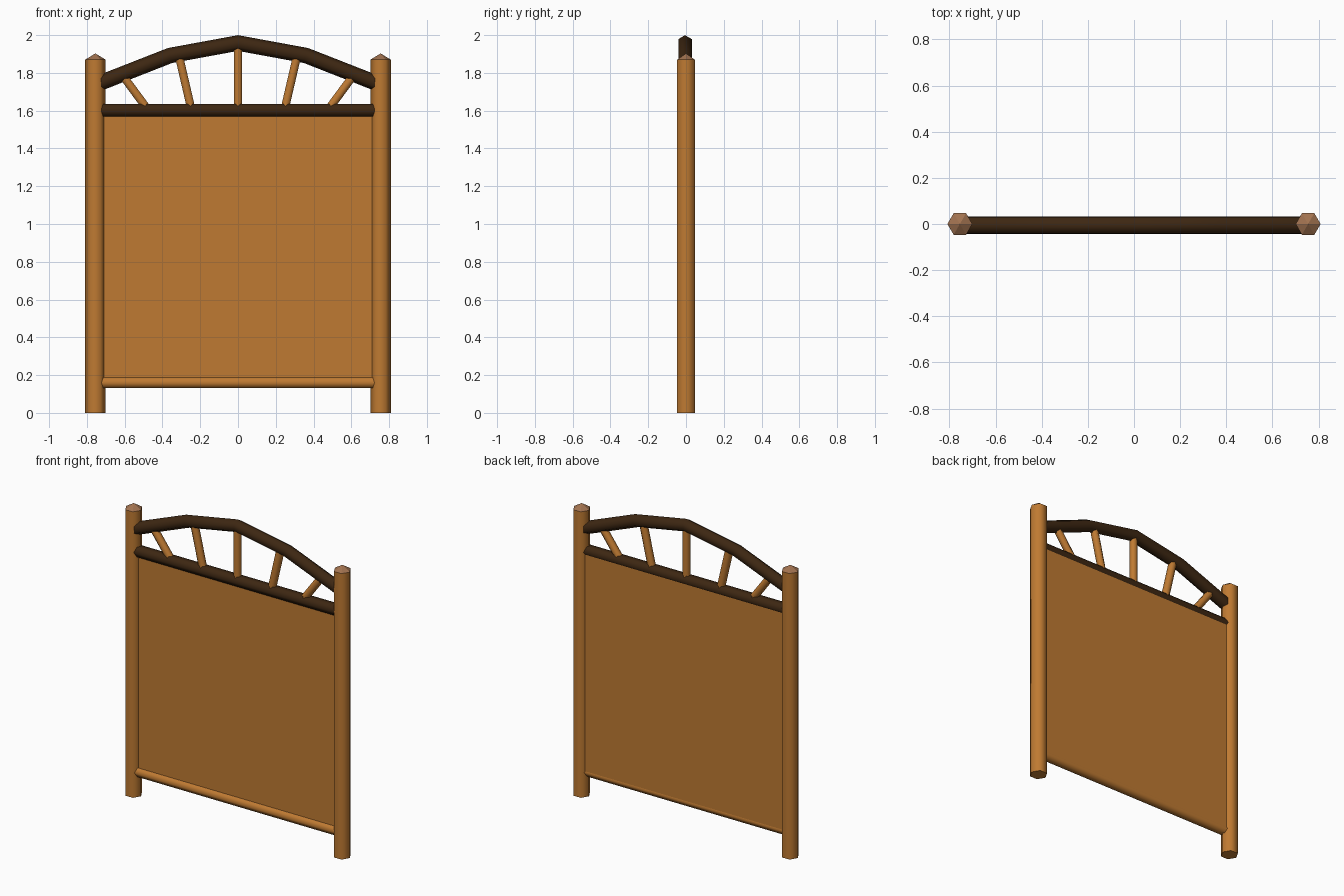
import bpy, bmesh, math
from mathutils import Vector

if "Cube" in bpy.data.objects:
    bpy.data.objects.remove(bpy.data.objects["Cube"])


def material(name, rgb):
    m = bpy.data.materials.new(name)
    m.diffuse_color = (*rgb, 1)
    m.use_nodes = True
    m.node_tree.nodes["Principled BSDF"].inputs["Base Color"].default_value = m.diffuse_color
    return m


WOOD = material("warm wood", (0.52, 0.195, 0.032))
DARK = material("dark wood", (0.047, 0.020, 0.006))
GRAIN = material("pale end grain", (0.36, 0.17, 0.08))


def finish(name, bm, mat, smooth=False):
    bmesh.ops.recalc_face_normals(bm, faces=bm.faces)
    me = bpy.data.meshes.new(name)
    bm.to_mesh(me)
    bm.free()
    me.materials.append(mat)
    ob = bpy.data.objects.new(name, me)
    bpy.context.collection.objects.link(ob)
    if smooth:
        bpy.ops.object.select_all(action='DESELECT')
        ob.select_set(True)
        bpy.context.view_layer.objects.active = ob
        bpy.ops.object.shade_smooth_by_angle(angle=math.radians(65))
    return ob


def log(name, path, r, mat, phase=0.0, y=0.0):
    """Six-sided log swept with mitred joints along (x, z) points."""
    bm = bmesh.new()
    pts = [Vector(p) for p in path]
    rings = []
    for i, p in enumerate(pts):
        a = (p - pts[i - 1]).normalized() if i else None
        b = (pts[i + 1] - p).normalized() if i < len(pts) - 1 else None
        t = ((a or b) + (b or a)).normalized()
        n = Vector((-t.y, t.x)) / t.dot(a or b)
        ring = []
        for k in range(6):
            ang = phase + k * math.pi / 3
            q = p + n * r * math.cos(ang)
            ring.append(bm.verts.new((q.x, y + r * math.sin(ang), q.y)))
        rings.append(ring)
    for r0, r1 in zip(rings, rings[1:]):
        for k in range(6):
            j = (k + 1) % 6
            bm.faces.new((r0[k], r0[j], r1[j], r1[k]))
    bm.faces.new(rings[0])
    bm.faces.new(rings[-1])
    return finish(name, bm, mat, True)


PX, PR, PH = 0.755, 0.054, 1.87
RY = -0.005          # rails sit slightly forward
UP = math.pi / 2     # turns a hexagon corner to the front

# posts with low pointed caps
for side, s in (("left", -1), ("right", 1)):
    log(side + "_post", [(s * PX, 0), (s * PX, PH)], PR, WOOD)
    bm = bmesh.new()
    tip = bm.verts.new((s * PX, 0, PH + 0.033))
    rim = [bm.verts.new((s * PX + PR * math.cos(k * math.pi / 3),
                         PR * math.sin(k * math.pi / 3), PH)) for k in range(6)]
    for k in range(6):
        bm.faces.new((rim[k], rim[(k + 1) % 6], tip))
    finish(side + "_post_cap", bm, GRAIN)

# straight rails
log("upper_rail", [(-0.745, 1.602), (0.745, 1.602)], 0.0375, DARK, UP, RY)
log("lower_rail", [(-0.745, 0.16), (0.745, 0.16)], 0.033, WOOD, UP, RY)

# arched top beam
half = [(0.74, 1.743), (0.36, 1.892)]
arch = [(-x, z) for x, z in half] + [(0, 1.958)] + half[::-1]
log("arch_beam", arch, 0.041, DARK, 0, RY)

# fan of spokes under the arch
log("centre_spoke", [(0, 1.605), (0, 1.95)], 0.025, WOOD, UP, RY)
for name, lo, hi in (("inner", (0.247, 1.607), (0.315, 1.90)),
                     ("outer", (0.477, 1.605), (0.612, 1.788))):
    for side, s in (("left", -1), ("right", 1)):
        log(f"{side}_{name}_spoke", [(s * lo[0], lo[1]), (s * hi[0], hi[1])],
            0.025, WOOD, UP, RY)

# solid panel between the rails
bm = bmesh.new()
bmesh.ops.create_cube(bm, size=1)
y0, y1, z0, z1 = -0.016, 0.023, 0.155, 1.605
for v in bm.verts:
    v.co = (v.co.x * 1.46, y0 + (v.co.y + 0.5) * (y1 - y0),
            z0 + (v.co.z + 0.5) * (z1 - z0))
finish("panel", bm, WOOD)
